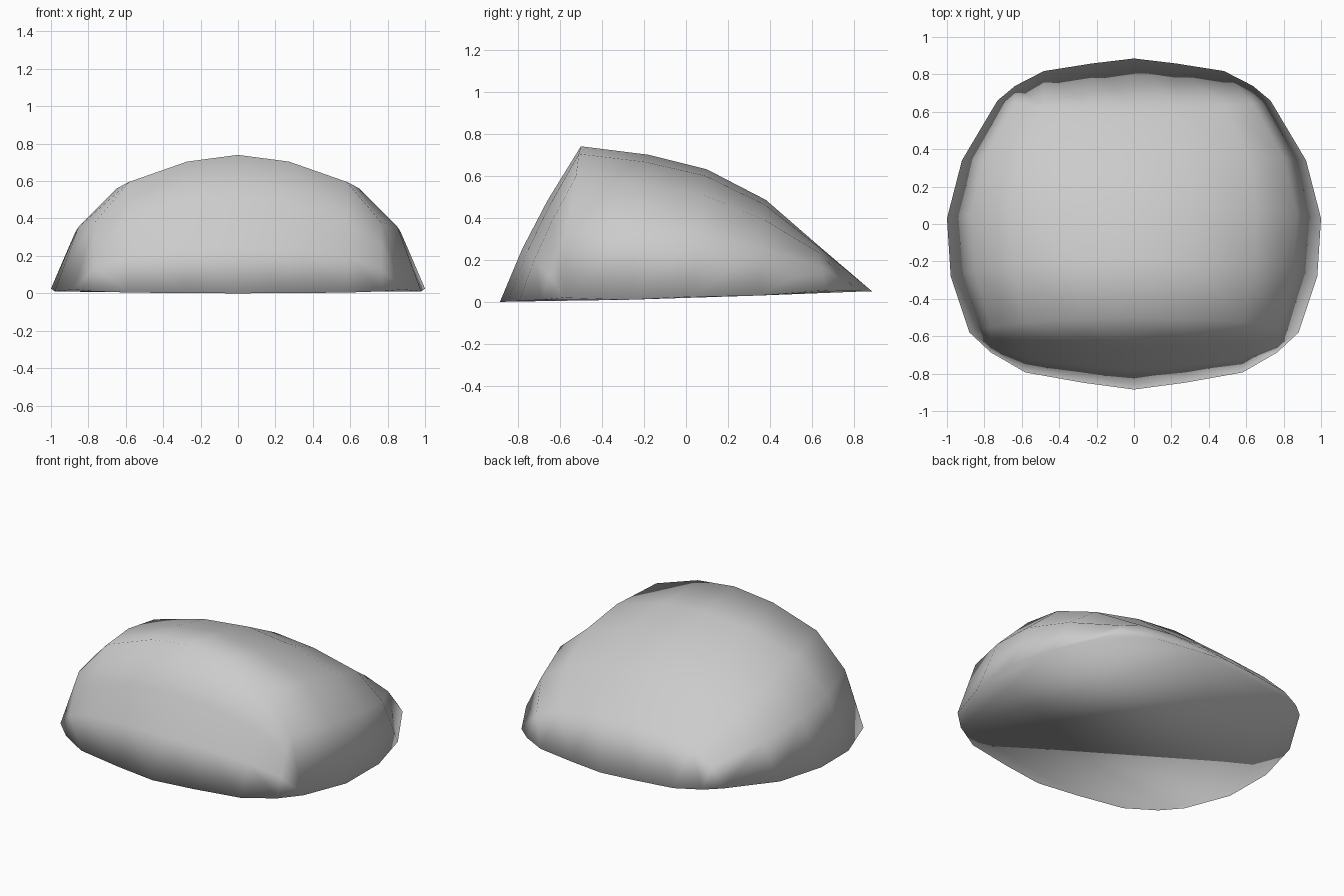
import bpy, bmesh

if "Cube" in bpy.data.objects:
    bpy.data.objects.remove(bpy.data.objects["Cube"])

# Arch stations front to back: side foot (half width, y, z), crown (y, z)
STATIONS = [
    (0.88, -0.58, 0.02, -0.885, 0.0),
    (0.88, -0.58, 0.02, -0.78, 0.25),
    (0.88, -0.58, 0.02, -0.66, 0.48),
    (0.88, -0.58, 0.02, -0.50, 0.74),
    (0.98, -0.28, 0.01, -0.18, 0.70),
    (1.00, 0.03, 0.025, 0.10, 0.63),
    (0.92, 0.34, 0.03, 0.38, 0.485),
    (0.73, 0.66, 0.055, 0.61, 0.285),
    (0.73, 0.66, 0.055, 0.885, 0.05),
]
# Shape of one half arch, foot to crown: x, y and z blend
ARCH = [(1, 0, 0), (0.87, 0.35, 0.5), (0.66, 0.7, 0.8), (0.31, 0.88, 0.95), (0, 1, 1)]


def arch(w, yb, zb, yt, zt):
    half = [(w * f, yb + (yt - yb) * h, zb + (zt - zb) * g) for f, h, g in ARCH]
    return half + [(-x, y, z) for x, y, z in half[-2::-1]]


def build(name, inner):
    bm = bmesh.new()
    cache = {}

    def vert(p):
        x, y, z = p
        if inner:
            s = 0.94 + 0.05 * z / 0.74
            x, y, z = x * s, y * s, 0.015 + z * 0.97
        key = (round(x, 4), round(y, 4), round(z, 4))
        if key not in cache:
            cache[key] = bm.verts.new((x, y, z))
        return cache[key]

    rows = [[vert(p) for p in arch(*s)] for s in STATIONS]
    for a, b in zip(rows, rows[1:]):
        for i in range(len(a) - 1):
            quad = list(dict.fromkeys((a[i], a[i + 1], b[i + 1], b[i])))
            if len(quad) > 2:
                bm.faces.new(quad)
    # Close the underside
    bmesh.ops.holes_fill(bm, edges=[e for e in bm.edges if e.is_boundary], sides=0)
    bmesh.ops.recalc_face_normals(bm, faces=bm.faces)
    if not inner:
        bmesh.ops.reverse_faces(bm, faces=bm.faces)
    for f in bm.faces:
        f.smooth = True
    me = bpy.data.meshes.new(name)
    bm.to_mesh(me)
    bm.free()
    ob = bpy.data.objects.new(name, me)
    bpy.context.collection.objects.link(ob)
    return ob


# Solid domed body, and the slightly larger inward-facing outline shell
build("domed_body", True)
build("outline_shell", False)
